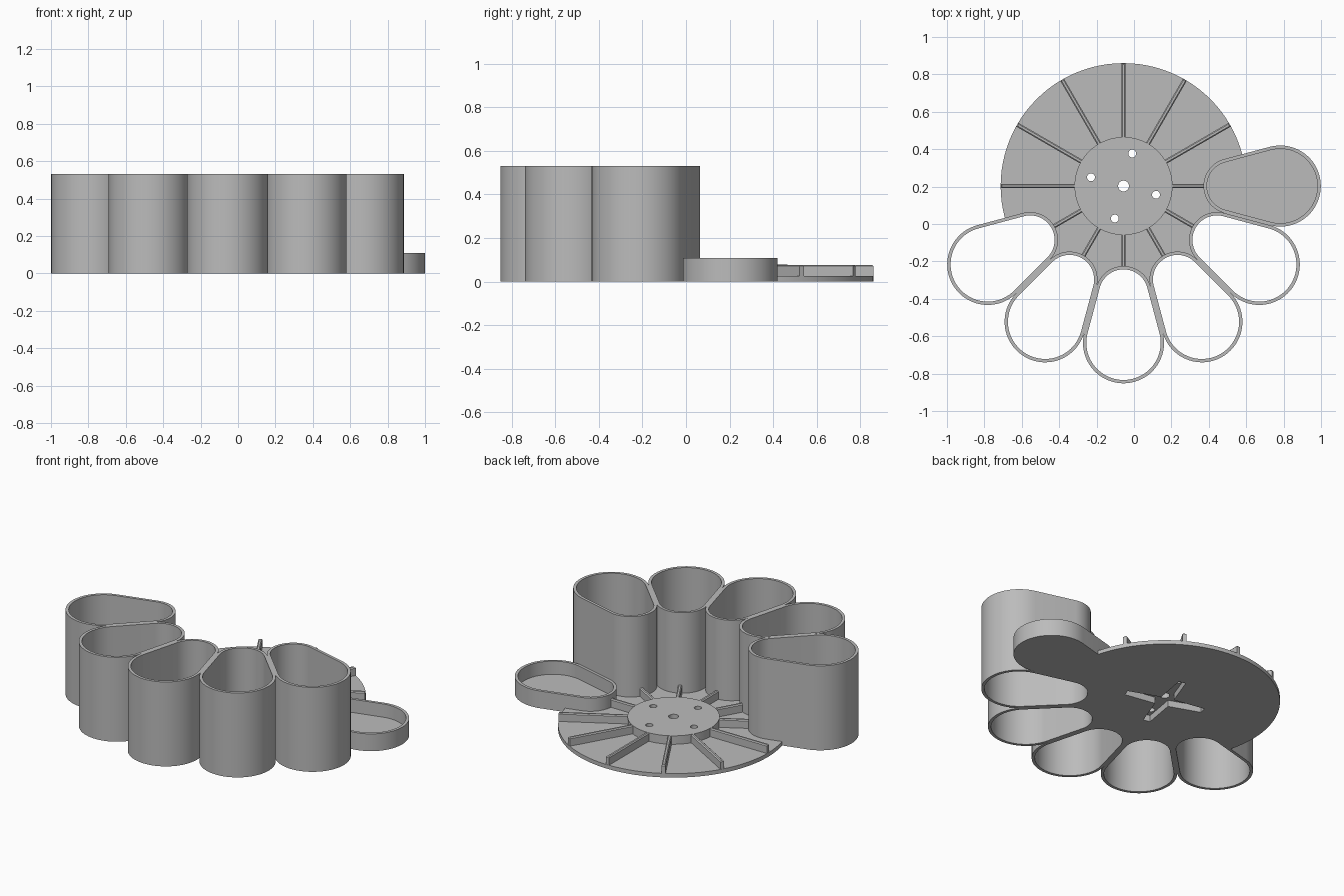
import bpy, bmesh
from math import sin, cos, radians, pi

cube = bpy.data.objects.get("Cube")
if cube:
    bpy.data.objects.remove(cube, do_unlink=True)

CX, CY = -0.056, 0.203           # axis of the carousel
DISC_R, HUB_R = 0.657, 0.262
DISC_Z, HUB_Z = 0.025, 0.078
CUP_Z, TRAY_Z, WALL = 0.53, 0.108, 0.018

grey = bpy.data.materials.new("plain grey")
grey.use_nodes = True
color = (0.5, 0.5, 0.5, 1)
grey.diffuse_color = color
grey.node_tree.nodes["Principled BSDF"].inputs["Base Color"].default_value = color


def loft(name, rings, closed=False, angle=0.0):
    """Bridge (outline, height) rings; cap the ends or close the loop."""
    bm = bmesh.new()
    loops = [[bm.verts.new((x, y, z)) for x, y in pts] for pts, z in rings]
    pairs = list(zip(loops, loops[1:]))
    if closed:
        pairs.append((loops[-1], loops[0]))
    else:
        bm.faces.new(loops[0])
        bm.faces.new(loops[-1])
    for a, b in pairs:
        for i in range(len(a)):
            j = (i + 1) % len(a)
            bm.faces.new((a[i], a[j], b[j], b[i]))
    bmesh.ops.recalc_face_normals(bm, faces=bm.faces)
    mesh = bpy.data.meshes.new(name)
    bm.to_mesh(mesh)
    bm.free()
    mesh.materials.append(grey)
    ob = bpy.data.objects.new(name, mesh)
    bpy.context.collection.objects.link(ob)
    ob.location = (CX, CY, 0)
    ob.rotation_euler.z = radians(angle)
    return ob


def arc(x, y, r, a0, a1, n):
    angles = [radians(a0 + (a1 - a0) * i / n) for i in range(n + 1)]
    return [(x + r * cos(a), y + r * sin(a)) for a in angles]


def circle(r, n=96, x=0.0, y=0.0):
    return arc(x, y, r, 0, 360, n)[:-1]


def petal(inset=0.0):
    """Teardrop outline: a large outer and a small inner arc in a 30 degree wedge."""
    far, near, s = 0.838, 0.577, sin(pi / 12)
    return (arc(far, 0, far * s - inset, -105, 105, 40)
            + arc(near, 0, near * s - inset, 105, 255, 28))


def rect(x0, x1, half, inset=0.0):
    x1, half = x1 - inset, half - inset
    return [(x0, -half), (x1, -half), (x1, half), (x0, half)]


def horn(length, tip, root):
    """Four tapering arms as a cross outline."""
    pts = []
    for k in range(4):
        c, s = cos(k * pi / 2), sin(k * pi / 2)
        for x, y in ((length, -tip), (length, tip), (root, root)):
            pts.append((c * x - s * y, s * x + c * y))
    return pts


# Base disc with raised hub
base = loft("base_disc", [(circle(DISC_R), 0), (circle(DISC_R), DISC_Z),
                          (circle(HUB_R), DISC_Z), (circle(HUB_R), HUB_Z)])

# Cutters: cup openings, screw holes, axle hole and horn recess
cup_angles = [-150, -120, -90, -60, -30]
cutters = []
for a in cup_angles + [0]:
    o = petal(0.006)
    cutters.append(loft("petal_cutter", [(o, -0.1), (o, 0.2)], angle=a))
for k in range(4):
    o = circle(0.021, 24, 0.18)
    cutters.append(loft("screw_cutter", [(o, -0.1), (o, 0.2)], angle=75 + 90 * k))
o = horn(0.24, 0.022, 0.04)
cutters.append(loft("horn_cutter", [(o, -0.1), (o, 0.04)], angle=75))
o = circle(0.029, 32)
cutters.append(loft("axle_cutter", [(o, -0.1), (o, 0.2)]))

bpy.context.view_layer.objects.active = base
for c in cutters:
    c.hide_render = True
    m = base.modifiers.new("cut", "BOOLEAN")
    m.operation, m.solver, m.object = "DIFFERENCE", "EXACT", c
    bpy.ops.object.modifier_apply(modifier=m.name)
for c in cutters:
    bpy.data.objects.remove(c, do_unlink=True)

parts = [base]

# Open-bottomed cups
outer, inner = petal(), petal(WALL)
for i, a in enumerate(cup_angles):
    parts.append(loft(f"cup_{i + 1}", [(outer, 0), (outer, CUP_Z), (inner, CUP_Z), (inner, 0)],
                      closed=True, angle=a))

# Shallow tray with a floor
parts.append(loft("tray", [(outer, 0), (outer, TRAY_Z), (inner, TRAY_Z), (inner, DISC_Z)]))

# Radial ribs, short where a cup or the tray stands
for k in range(12):
    a = -150 + 30 * k
    end = 0.434 if a <= 0 else DISC_R - 0.001
    low, top = rect(0.255, end, 0.0115), rect(0.255, end, 0.0115, 0.006)
    parts.append(loft(f"rib_{k + 1}", [(low, DISC_Z - 0.005), (low, HUB_Z - 0.007), (top, HUB_Z - 0.001)],
                      angle=a))

# Smooth the curved walls, keep the edges sharp
bpy.ops.object.select_all(action="DESELECT")
for p in parts:
    p.select_set(True)
bpy.context.view_layer.objects.active = base
bpy.ops.object.shade_smooth_by_angle(angle=radians(30))
